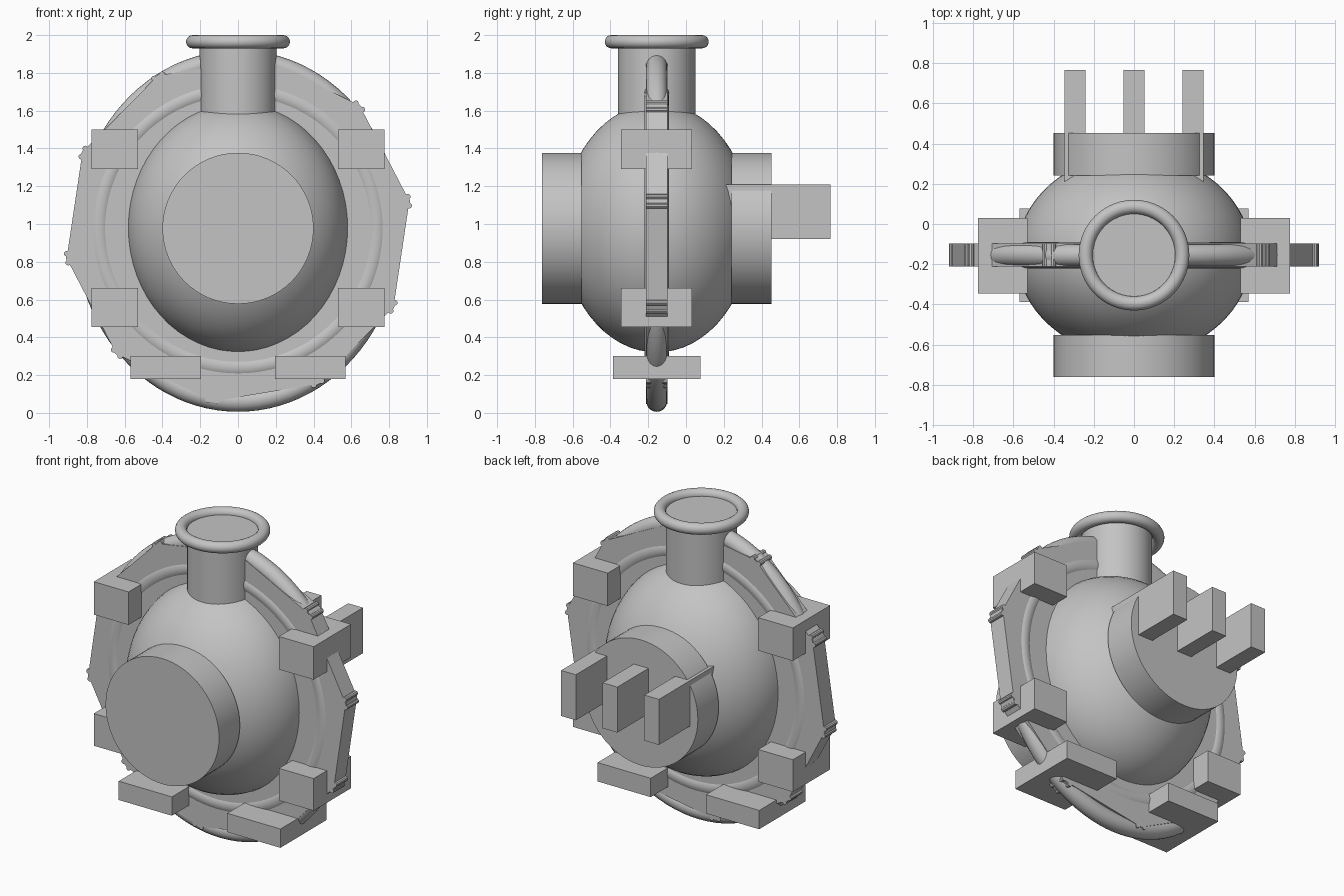
import bpy
import math
from mathutils import Vector, Matrix

cube = bpy.data.objects.get("Cube")
if cube:
    bpy.data.objects.remove(cube, do_unlink=True)

metal = bpy.data.materials.new("light grey metal")
metal.use_nodes = True
GREY = (0.55, 0.55, 0.55, 1)
metal.diffuse_color = GREY
for node in metal.node_tree.nodes:
    if node.type == "BSDF_PRINCIPLED":
        node.inputs["Base Color"].default_value = GREY

CY, CZ = -0.155, 0.97   # axis of the vessel
FACE_FRONT = (math.radians(90), 0, 0)


def finish(name, smooth=True):
    obj = bpy.context.object
    obj.name = name
    obj.data.materials.append(metal)
    bpy.ops.object.transform_apply(location=False, rotation=True, scale=True)
    if smooth:
        bpy.ops.object.shade_smooth_by_angle(angle=math.radians(35))
    return obj


def box(name, low, high):
    low, high = Vector(low), Vector(high)
    bpy.ops.mesh.primitive_cube_add(size=1, location=(low + high) / 2)
    bpy.context.object.scale = high - low
    return finish(name, False)


def cylinder(name, radius, depth, location, rotation=(0, 0, 0), sides=64):
    bpy.ops.mesh.primitive_cylinder_add(vertices=sides, radius=radius, depth=depth,
                                        location=location, rotation=rotation)
    return finish(name)


def torus(name, major, minor, location, rotation=(0, 0, 0), squash=1):
    bpy.ops.mesh.primitive_torus_add(major_segments=96, minor_segments=20,
                                     major_radius=major, minor_radius=minor,
                                     location=location, rotation=rotation)
    bpy.context.object.scale.x = squash
    return finish(name)


# Egg-shaped vessel body
bpy.ops.mesh.primitive_uv_sphere_add(segments=64, ring_count=32, radius=1,
                                     location=(0, CY, 0.98))
bpy.context.object.scale = (0.585, 0.503, 0.66)
finish("vessel_body")

# Front and back end caps
cylinder("front_cap", 0.4, 0.21, (0, -0.657, 0.977), FACE_FRONT)
cylinder("back_cap", 0.4, 0.21, (0, 0.347, 0.977), FACE_FRONT)

# Neck with rolled lip
cylinder("neck", 0.205, 0.52, (0, CY, 1.705))
torus("neck_lip", 0.24, 0.035, (0, CY, 1.965))

# Ten-sided flange plate, turned slightly off level
bpy.ops.mesh.primitive_cylinder_add(vertices=10, radius=0.92, depth=0.115)
plate = bpy.context.object
start = math.radians(9.5)
plate.data.transform(Matrix.Rotation(start - math.pi / 2, 4, "Z"))
plate.rotation_euler = FACE_FRONT
plate.location = (0, CY, CZ)
finish("flange_plate", False)

# Ribbed clip on each corner of the flange
for i in range(10):
    angle = start + i * math.tau / 10
    out = Vector((math.cos(angle), 0, math.sin(angle)))
    along = Vector((-out.z, 0, out.x))
    bpy.ops.mesh.primitive_cube_add(size=1, location=Vector((0, CY, CZ)) + out * 0.905)
    clip = bpy.context.object
    clip.scale = (0.035, 0.11, 0.07)
    clip.rotation_euler.y = -angle
    finish("corner_clip", False)
    for side in (-1, 1):
        spot = Vector((0, CY, CZ)) + out * 0.915 + along * side * 0.024
        cylinder("clip_rib", 0.015, 0.115, spot, FACE_FRONT, 10)

# Oval outer pipe and round bead on the flange
torus("outer_pipe", 0.902, 0.055, (0, CY, 0.963), FACE_FRONT, 0.9)
torus("flange_bead", 0.735, 0.066, (0, CY, 0.975), FACE_FRONT)

# Mounting blocks and feet, mirrored left and right
for side, label in ((1, "left"), (-1, "right")):
    for low, high, level in ((1.29, 1.5, "upper"), (0.455, 0.66, "lower")):
        box(f"{label}_{level}_block", (side * 0.53, -0.345, low), (side * 0.775, 0.031, high))
    box(f"{label}_foot", (side * 0.195, -0.387, 0.18), (side * 0.57, 0.077, 0.3))

# Three upright fins on the back cap
for x in (-0.293, 0, 0.293):
    box("back_fin", (x - 0.052, 0.2, 0.92), (x + 0.052, 0.765, 1.21))

# Box scales from mirrored corners can be negative, so make normals consistent
for obj in bpy.context.scene.objects:
    if obj.type == "MESH" and obj.name.startswith("right_"):
        bpy.ops.object.select_all(action="DESELECT")
        obj.select_set(True)
        bpy.context.view_layer.objects.active = obj
        bpy.ops.object.mode_set(mode="EDIT")
        bpy.ops.mesh.select_all(action="SELECT")
        bpy.ops.mesh.normals_make_consistent(inside=False)
        bpy.ops.object.mode_set(mode="OBJECT")
